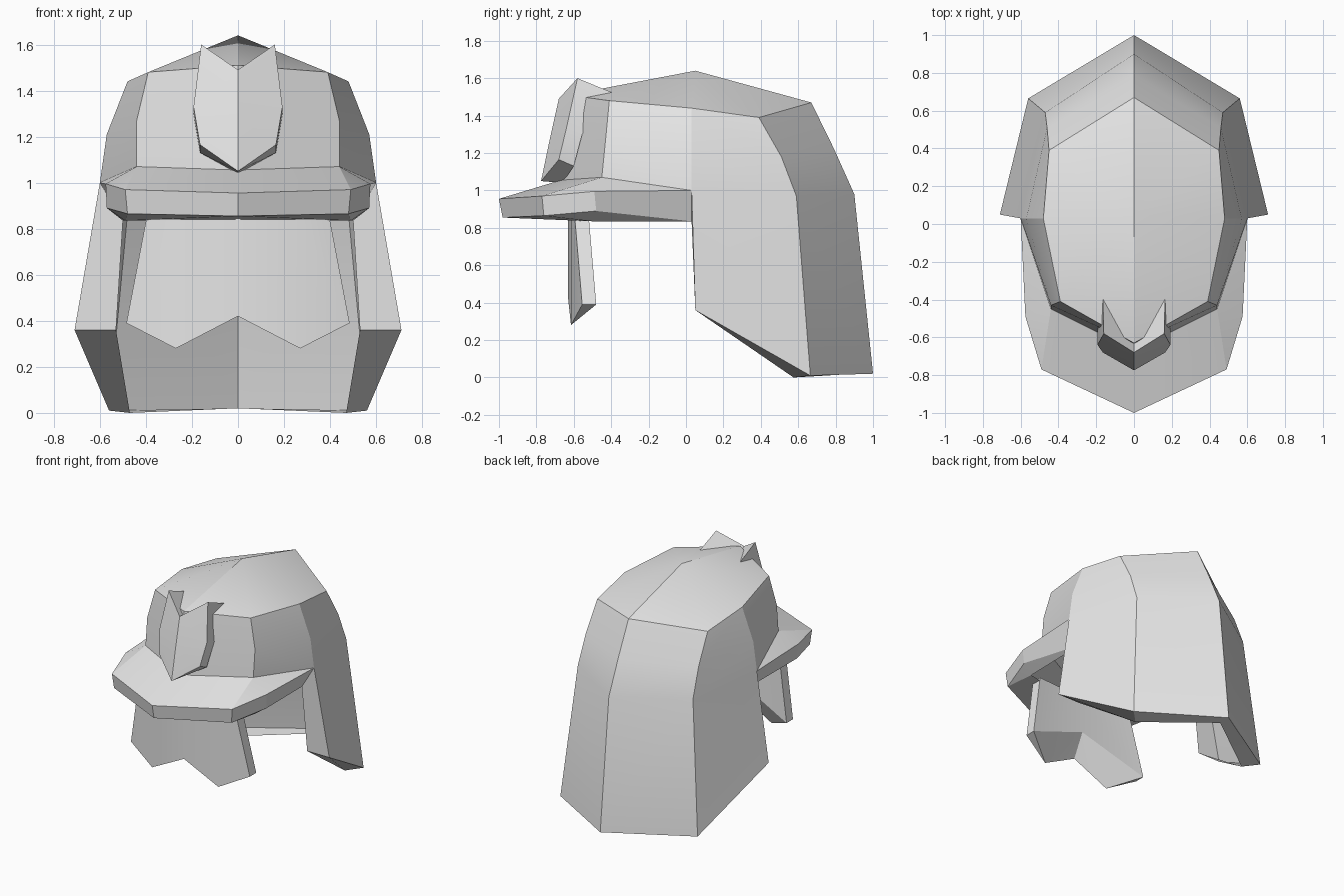
import bpy
import bmesh

cube = bpy.data.objects.get("Cube")
if cube:
    bpy.data.objects.remove(cube, do_unlink=True)

# One plain grey for everything
grey = bpy.data.materials.new("plain_grey")
grey.use_nodes = True
grey.diffuse_color = (0.8, 0.8, 0.8, 1)
grey.node_tree.nodes["Principled BSDF"].inputs["Base Color"].default_value = (0.8, 0.8, 0.8, 1)


def strips(*rows):
    """Quads between neighbouring rows of points."""
    faces = []
    for upper, lower in zip(rows, rows[1:]):
        for i in range(len(upper) - 1):
            faces.append([upper[i], upper[i + 1], lower[i + 1], lower[i]])
    return faces


def build_mirrored(name, faces):
    """Build one half from polygons, mirror it across x and shade it."""
    bm = bmesh.new()
    lookup = {}
    for face in faces:
        points = list(dict.fromkeys(face))
        for point in points:
            if point not in lookup:
                lookup[point] = bm.verts.new(point)
        if len(points) > 2:
            bm.faces.new([lookup[point] for point in points])
    half = bm.verts[:] + bm.edges[:] + bm.faces[:]
    bmesh.ops.mirror(bm, geom=half, axis='X', merge_dist=0.0005)
    bmesh.ops.remove_doubles(bm, verts=bm.verts[:], dist=0.0005)
    bmesh.ops.recalc_face_normals(bm, faces=bm.faces[:])
    mesh = bpy.data.meshes.new(name)
    bm.to_mesh(mesh)
    bm.free()
    mesh.materials.append(grey)
    obj = bpy.data.objects.new(name, mesh)
    bpy.context.collection.objects.link(obj)
    bpy.ops.object.select_all(action='DESELECT')
    obj.select_set(True)
    bpy.context.view_layer.objects.active = obj
    bpy.ops.object.shade_smooth_by_angle(angle=0.3)


# Rows run from front centre, round the side, to back centre
apex = [(0, .05, 1.64)] * 5
crown_rim = [(0, -.63, 1.51), (.39, -.41, 1.48), (.48, .03, 1.44), (.45, .39, 1.39), (0, .67, 1.47)]
temple = [(0, -.65, 1.27), (.44, -.43, 1.27), (.57, .03, 1.21), (.46, .51, 1.18), (0, .79, 1.225)]
brow = [(0, -.67, 1.055), (.44, -.45, 1.07), (.6, .03, 1), (.47, .59, .97), (0, .9, .98)]

# Neck guard hem, its inward lip, and the opening under the visor
hem = [(.71, .05, .36), (.56, .665, .01), (0, 1, .02)]
hem_lip = [(.53, .05, .36), (.47, .575, 0), (0, .91, .02)]
opening = [(0, -.6, .84), (.49, -.5, .835), (.5, .03, .835)]

# Shell: a thin dome and neck guard with a lip turned inwards
shell = strips(apex, crown_rim, temple, brow)
shell += strips(brow[2:], hem, hem_lip)
shell.append([brow[2], hem[0], hem_lip[0], opening[2]])
build_mirrored("helmet_shell", shell)

# Visor: a sloping brim around the front half, narrowing to the rear
visor_root = [brow[0], brow[1], brow[1], brow[2]]
visor_top = [(0, -1, .955), (.49, -.77, .97), (.575, -.49, .995), brow[2]]
visor_lip = [(0, -.98, .855), (.48, -.76, .865), (.57, -.48, .89), opening[2]]
visor_under = [opening[0], opening[1], opening[1], opening[2]]
build_mirrored("visor", strips(visor_root, visor_top, visor_lip, visor_under))

# Horned badge on the forehead
ridge = [(0, -.68, 1.49), (0, -.727, 1.28), (0, -.775, 1.05)]
edge = [(.16, -.58, 1.6), (.193, -.64, 1.33), (.165, -.68, 1.165)]
edge_back = [(.165, -.375, 1.515), (.193, -.555, 1.3), (.165, -.6, 1.13)]
ridge_back = [(0, -.62, 1.47), (0, -.64, 1.25), (0, -.66, 1.04)]
badge = strips(ridge, edge, edge_back, ridge_back)
for end in (0, -1):
    badge.append([ridge[end], edge[end], edge_back[end], ridge_back[end]])
build_mirrored("horned_badge", badge)

# Face guard below the visor: two points in front, bevelled up to a flat back
guard_top = [(0, -.63, .86), (.27, -.615, .86), (.395, -.595, .86)]
notch, tip, corner = guard_hem = [(0, -.63, .42), (.27, -.615, .28), (.485, -.555, .39)]
back_top = [(0, -.545, .86), (.395, -.52, .86)]
back_notch, back_corner = back_hem = [(0, -.545, .59), (.485, -.48, .39)]
guard = strips(guard_top, guard_hem) + strips(back_top, back_hem)
guard += [
    [notch, tip, back_notch],
    [tip, back_corner, back_notch],
    [tip, corner, back_corner],
    [guard_top[2], corner, back_corner, back_top[1]],
    guard_top + back_top[::-1],
]
build_mirrored("face_guard", guard)
